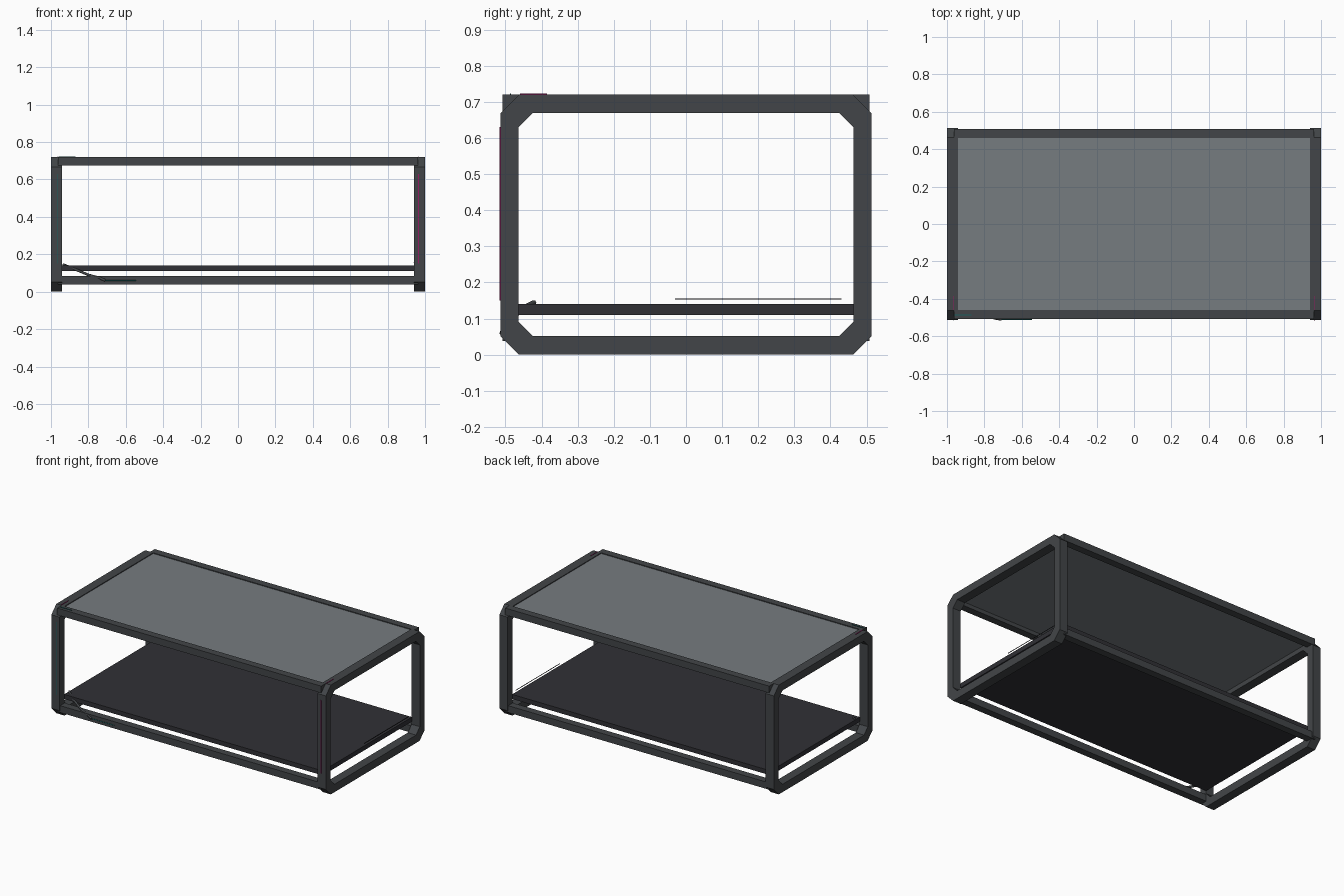
import bpy, bmesh

if "Cube" in bpy.data.objects:
    bpy.data.objects.remove(bpy.data.objects["Cube"])


def material(name, rgb):
    m = bpy.data.materials.new(name)
    m.diffuse_color = (*rgb, 1)
    m.use_nodes = True
    m.node_tree.nodes["Principled BSDF"].inputs["Base Color"].default_value = m.diffuse_color
    return m


STEEL = material("dark_steel", (0.055, 0.06, 0.065))
GLASS = material("grey_glass", (0.18, 0.20, 0.215))
SHELF = material("black_shelf", (0.03, 0.03, 0.036))
PINK = material("magenta_thread", (0.3, 0.01, 0.12))
TEAL = material("teal_thread", (0.01, 0.12, 0.12))


def add_mesh(name, bm, mat):
    bmesh.ops.recalc_face_normals(bm, faces=bm.faces)
    me = bpy.data.meshes.new(name)
    bm.to_mesh(me)
    bm.free()
    me.materials.append(mat)
    ob = bpy.data.objects.new(name, me)
    bpy.context.collection.objects.link(ob)
    return ob


def box(name, x, y, z, mat):
    bm = bmesh.new()
    bmesh.ops.create_cube(bm, size=1)
    for v in bm.verts:
        for i, (a, b) in enumerate((x, y, z)):
            v.co[i] = a if v.co[i] < 0 else b
    return add_mesh(name, bm, mat)


def octagon(w, z0, z1, c):
    # rectangle with cut corners in the y-z plane
    return [(-w + c, z0), (w - c, z0), (w, z0 + c), (w, z1 - c),
            (w - c, z1), (-w + c, z1), (-w, z1 - c), (-w, z0 + c)]


def end_frame(name, x0, x1):
    bm = bmesh.new()
    loops = [[bm.verts.new((x, y, z)) for y, z in pts]
             for pts, x in ((octagon(0.514, 0, 0.72, 0.052), x0),
                            (octagon(0.514, 0, 0.72, 0.052), x1),
                            (octagon(0.464, 0.052, 0.67, 0.04), x1),
                            (octagon(0.464, 0.052, 0.67, 0.04), x0))]
    for k in range(4):
        a, b = loops[k], loops[(k + 1) % 4]
        for i in range(8):
            j = (i + 1) % 8
            bm.faces.new((a[i], a[j], b[j], b[i]))
    return add_mesh(name, bm, STEEL)


def tube(name, pts, radius, mat):
    cu = bpy.data.curves.new(name, 'CURVE')
    cu.dimensions = '3D'
    cu.bevel_depth = radius
    cu.bevel_resolution = 1
    cu.use_fill_caps = True
    sp = cu.splines.new('POLY')
    sp.points.add(len(pts) - 1)
    for p, co in zip(sp.points, pts):
        p.co = (*co, 1)
    cu.materials.append(mat)
    ob = bpy.data.objects.new(name, cu)
    bpy.context.collection.objects.link(ob)


# Chamfered end frames
end_frame("left_end_frame", -1, -0.94)
end_frame("right_end_frame", 0.94, 1)

# Long rails, running into the end frames
for side, s in (("front", -1), ("back", 1)):
    y = sorted((s * 0.46, s * 0.508))
    box(side + "_top_rail", (-0.962, 0.962), y, (0.675, 0.72), STEEL)
    box(side + "_bottom_rail", (-0.962, 0.962), y, (0.038, 0.083), STEEL)

# Table top and lower shelf
box("table_top", (-0.945, 0.945), (-0.465, 0.465), (0.7, 0.715), GLASS)
box("lower_shelf", (-0.942, 0.942), (-0.464, 0.464), (0.11, 0.14), SHELF)

# Loose strap draped over the front of the shelf
strap = [(-0.935, -0.42, 0.145), (-0.89, -0.455, 0.128), (-0.8, -0.49, 0.09),
         (-0.74, -0.505, 0.074), (-0.71, -0.51, 0.06)]
tube("strap", strap, 0.007, STEEL)
tube("strap_tail", [strap[-1], (-0.545, -0.511, 0.06)], 0.002, TEAL)

# Fine threads lying on the frame
T = 0.0015
for name, x, y, z, mat in (
        ("right_post_thread", (0.963, 0.967), (-0.516, -0.513), (0.15, 0.63), PINK),
        ("left_post_thread", (-0.965, -0.962), (-0.516, -0.513), (0.15, 0.63), TEAL),
        ("left_top_thread", (-0.967, -0.964), (-0.46, -0.385), (0.719, 0.723), PINK),
        ("right_top_thread", (0.964, 0.967), (-0.46, -0.385), (0.719, 0.723), PINK),
        ("front_top_thread", (-0.96, -0.87), (-0.488, -0.485), (0.719, 0.723), TEAL),
        ("shelf_end_thread", (0.938, 0.941), (-0.03, 0.43), (0.153, 0.156), SHELF)):
    box(name, x, y, z, mat)
